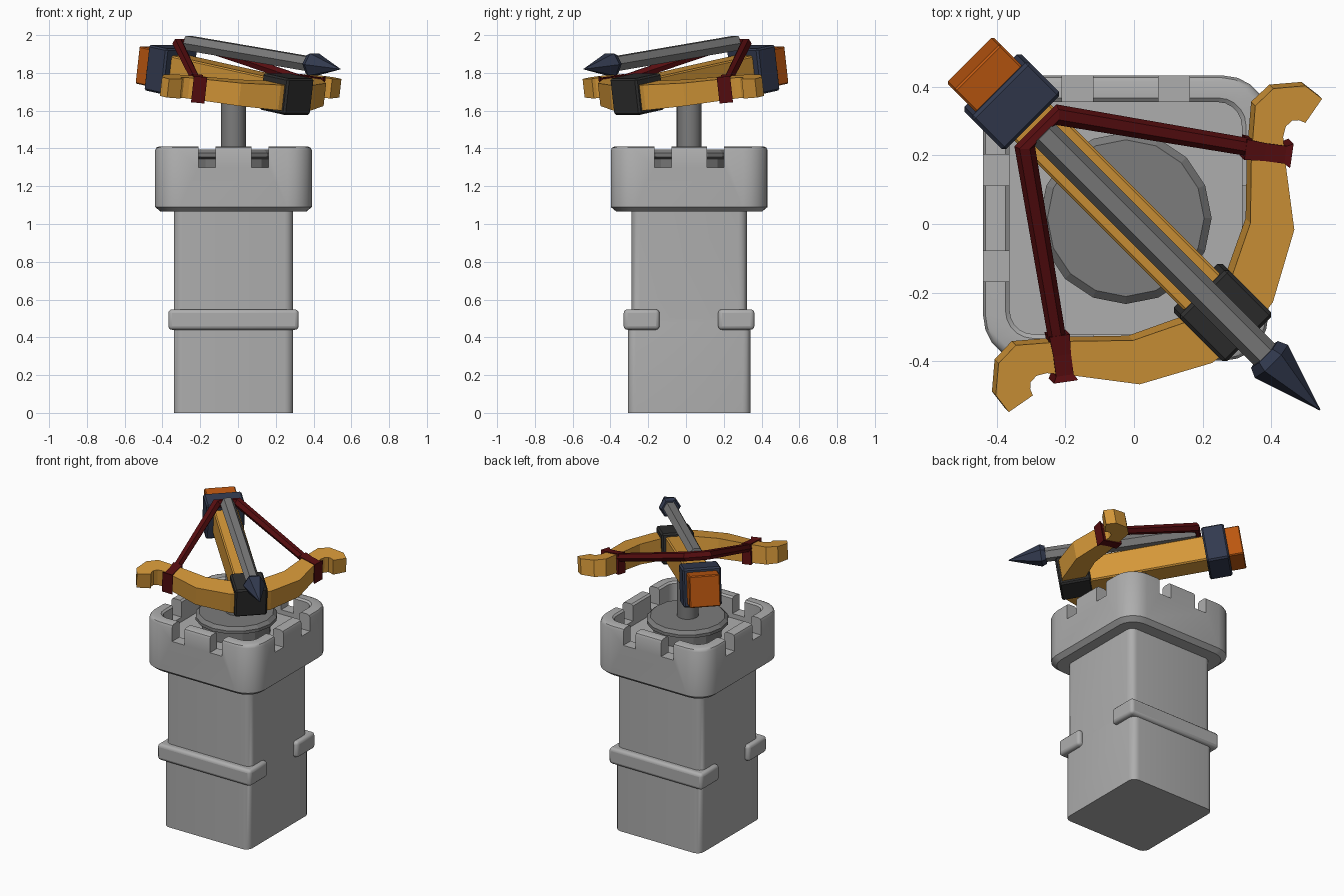
import bpy, bmesh, math
from mathutils import Vector, Matrix

if "Cube" in bpy.data.objects:
    bpy.data.objects.remove(bpy.data.objects["Cube"])

CX, CY = -0.024, 0.017          # tower axis


def material(name, rgb):
    m = bpy.data.materials.new(name)
    m.diffuse_color = (*rgb, 1)
    m.use_nodes = True
    m.node_tree.nodes["Principled BSDF"].inputs["Base Color"].default_value = m.diffuse_color
    return m


STONE = material("light stone", (0.42, 0.42, 0.42))
IRON = material("grey iron", (0.20, 0.20, 0.20))
WOOD = material("golden wood", (0.66, 0.31, 0.04))
BUTT = material("orange wood", (0.50, 0.095, 0.005))
NAVY = material("navy metal", (0.032, 0.042, 0.078))
BLACK = material("black metal", (0.027, 0.027, 0.027))
ROPE = material("dark red rope", (0.095, 0.004, 0.005))


def loft(name, rings, mat, matrix=None, bevel=0, segs=1, smooth=False, mirror=False):
    """Skin equal-length point rings and cap both ends."""
    bm = bmesh.new()
    vs = [[bm.verts.new(p) for p in r] for r in rings]
    for a, b in zip(vs, vs[1:]):
        for i in range(len(a)):
            j = (i + 1) % len(a)
            bm.faces.new((a[i], a[j], b[j], b[i]))
    bm.faces.new(vs[0][::-1])
    bm.faces.new(vs[-1])
    bmesh.ops.recalc_face_normals(bm, faces=bm.faces)
    me = bpy.data.meshes.new(name)
    bm.to_mesh(me)
    bm.free()
    me.materials.append(mat)
    ob = bpy.data.objects.new(name, me)
    bpy.context.collection.objects.link(ob)
    if matrix:
        ob.matrix_world = matrix
    if bevel:
        b = ob.modifiers.new("bevel", "BEVEL")
        b.width, b.segments, b.limit_method = bevel, segs, "ANGLE"
    if mirror:
        m = ob.modifiers.new("mirror", "MIRROR")
        m.use_axis = (False, True, False)
    if smooth:
        bpy.ops.object.select_all(action="DESELECT")
        ob.select_set(True)
        bpy.context.view_layer.objects.active = ob
        bpy.ops.object.shade_smooth_by_angle(angle=math.radians(35))
    return ob


def rounded(hx, hy, r, z, n=5):
    pts = []
    for q, (sx, sy) in enumerate([(1, 1), (-1, 1), (-1, -1), (1, -1)]):
        for k in range(n + 1):
            a = math.pi / 2 * (q + k / n)
            pts.append((CX + sx * (hx - r) + r * math.cos(a),
                        CY + sy * (hy - r) + r * math.sin(a), z))
    return pts


def circle(r, z, n):
    return [(CX + r * math.cos(2 * math.pi * k / n),
             CY + r * math.sin(2 * math.pi * k / n), z) for k in range(n)]


def box(name, x, y, z, mat, **kw):
    rings = [[(x[0], y[0], h), (x[1], y[0], h), (x[1], y[1], h), (x[0], y[1], h)] for h in z]
    return loft(name, rings, mat, **kw)


def sweep(name, path, radii, n, mat, matrix=None):
    path = [Vector(p) for p in path]
    rings = []
    for i, p in enumerate(path):
        d = (path[min(i + 1, len(path) - 1)] - path[max(i - 1, 0)]).normalized()
        side = d.cross(Vector((0, 0, 1))).normalized()
        up = side.cross(d)
        rings.append([p + radii[i] * (side * math.cos(2 * math.pi * k / n) +
                                      up * math.sin(2 * math.pi * k / n)) for k in range(n)])
    return loft(name, rings, mat, matrix)


# Tower shaft
loft("tower_body", [rounded(.315, .325, .045, 0), rounded(.315, .325, .045, .48),
                    rounded(.315, .305, .045, .50), rounded(.315, .305, .045, 1.10)],
     STONE, smooth=True)

# Two bands wrapping the front and the back of the shaft
for label, y in (("front", (-.33, -.14)), ("back", (.17, .362))):
    box("stone_band_" + label, (CX - .345, CX + .345), y, (.44, .548), STONE,
        bevel=.02, segs=3, smooth=True)

# Crown with recessed floor
R = .13
crown = loft("crown", [rounded(.385, .385, R - .02, 1.065), rounded(.415, .415, R, 1.09),
                       rounded(.415, .415, R, 1.39), rounded(.409, .409, R, 1.404),
                       rounded(.395, .395, R - .015, 1.41), rounded(.350, .350, R - .05, 1.41),
                       rounded(.338, .338, R - .06, 1.40), rounded(.338, .338, R - .06, 1.27)],
             STONE)
# Battlement notches
for off in (-.14, .14):
    cutters = [box("notch_cutter", (CX + off - .045, CX + off + .045), (-1, 1), (1.30, 1.6), STONE),
               box("notch_cutter", (-1, 1), (CY + off - .045, CY + off + .045), (1.30, 1.6), STONE)]
    for c in cutters:
        c.hide_render = True
        m = crown.modifiers.new("notch", "BOOLEAN")
        m.operation, m.object, m.solver = "DIFFERENCE", c, "EXACT"
        bpy.context.view_layer.objects.active = crown
        bpy.ops.object.modifier_apply(modifier=m.name)
        bpy.data.objects.remove(c)
bpy.context.view_layer.objects.active = crown
crown.select_set(True)
bpy.ops.object.shade_smooth_by_angle(angle=math.radians(35))

# Turntable and post
loft("turntable", [circle(.21, 1.25, 16), circle(.21, 1.345, 16), circle(.25, 1.355, 16),
                   circle(.25, 1.375, 16), circle(.228, 1.395, 16)], IRON)
loft("post", [circle(.066, 1.38, 16), circle(.066, 1.72, 16)], IRON, smooth=True)

# Ballista frames: x forward along the shot, y sideways
AIM = Matrix.Rotation(math.radians(-45), 4, "Z")
TILT = Matrix.Translation((0, 0, 1.738)) @ AIM @ Matrix.Rotation(math.radians(9), 4, "Y")

box("stock", (-.50, .32), (-.075, .075), (-.085, .085), WOOD, matrix=TILT, bevel=.008)
box("stock_butt", (-.67, -.50), (-.095, .095), (-.1, .1), BUTT, matrix=TILT, bevel=.006)
box("stock_collar", (-.58, -.44), (-.118, .118), (-.122, .122), NAVY, matrix=TILT, bevel=.01)
box("front_bracket", (.27, .465), (-.1, .1), (-.09, .105), BLACK, matrix=TILT, bevel=.01)

# Bow: plan outline of one arm, mirrored, thinner towards the tip
outline = [(.32, -.32), (.397, -.22), (.46, -.01), (.434, .19), (.428, .26), (.436, .29),
           (.455, .307), (.475, .308), (.493, .30), (.542, .37), (.493, .408), (.40, .40),
           (.347, .35), (.335, .20), (.332, .01), (.274, -.155), (.22, -.22)]
arm = [((x - y) * .7159, (x + y) * .7071) for x, y in outline]
loft("bow", [[(s, v, sgn * (.072 - .034 * v)) for s, v in arm] for sgn in (-1, 1)],
     WOOD, TILT, mirror=True)

# Rope ties where the string grips the bow
tie_turn = Matrix.Translation((.122, .424, 0)) @ Matrix.Rotation(math.radians(37), 4, "Z")
tie_rings = []
for l, w, h in ((-.068, .030, .066), (-.01, .026, .062), (.05, .026, .062), (.068, .036, .07)):
    tie_rings.append([tie_turn @ Vector((l, a * w, b * h))
                      for a, b in ((-1, -1), (1, -1), (1, 1), (-1, 1))])
loft("string_tie", tie_rings, ROPE, TILT, mirror=True)

# Drawn string over the arrow tail
sweep("bow_string", [(.10, -.41, 1.755), (-.385, -.065, 1.955), (-.385, .065, 1.955),
                     (.10, .41, 1.755)], [.026, .030, .030, .026], 6, ROPE, AIM)

# Arrow
tail, tip = Vector((-.375, 0, 1.958)), Vector((.765, 0, 1.82))
neck, base = tail.lerp(tip, .80), tail.lerp(tip, .825)
sweep("arrow_shaft", [tail, base], [.044, .044], 6, IRON, AIM)
sweep("arrow_head", [neck, base, tip], [.055, .068, .002], 6, NAVY, AIM)
